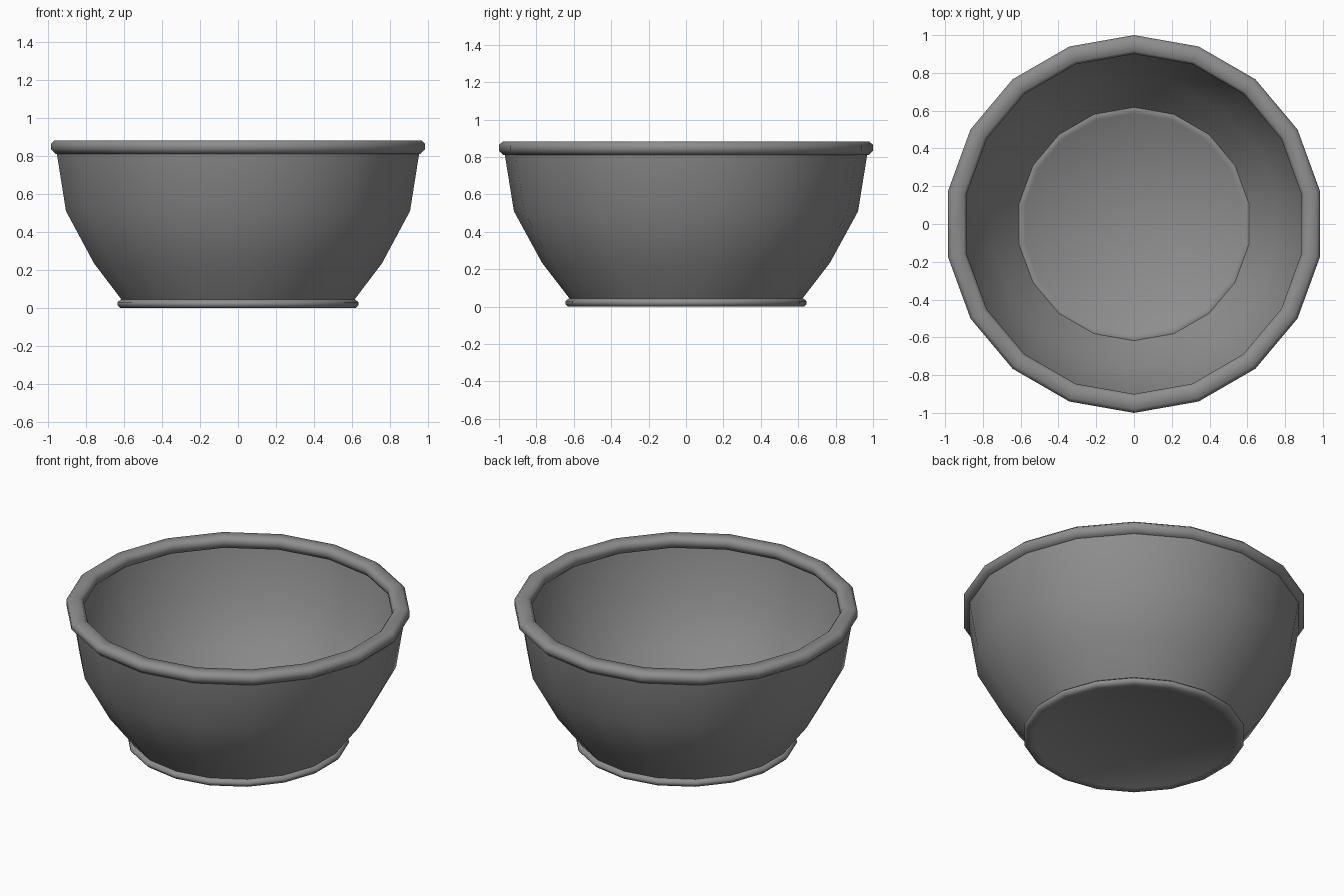
import bpy, bmesh, math

if "Cube" in bpy.data.objects:
    bpy.data.objects.remove(bpy.data.objects["Cube"])

SIDES = 18

clay = bpy.data.materials.new("mid_grey")
clay.diffuse_color = (0.27, 0.27, 0.27, 1)
clay.use_nodes = True
clay.node_tree.nodes["Principled BSDF"].inputs["Base Color"].default_value = clay.diffuse_color


def lathe(name, profile, angle):
    """Spin a closed (radius, z) profile; radius 0 points become poles."""
    bm = bmesh.new()
    rings = []
    for r, z in profile:
        if r == 0:
            rings.append([bm.verts.new((0, 0, z))] * SIDES)
        else:
            rings.append([bm.verts.new((r * math.cos(a), r * math.sin(a), z))
                          for a in (math.pi / 2 + 2 * math.pi * i / SIDES
                                    for i in range(SIDES))])
    for k in range(len(rings)):
        lo, hi = rings[k], rings[(k + 1) % len(rings)]
        for i in range(SIDES):
            j = (i + 1) % SIDES
            corners = list(dict.fromkeys([lo[i], lo[j], hi[j], hi[i]]))
            if len(corners) > 2:
                bm.faces.new(corners)
    bmesh.ops.recalc_face_normals(bm, faces=bm.faces)
    mesh = bpy.data.meshes.new(name)
    bm.to_mesh(mesh)
    bm.free()
    mesh.materials.append(clay)
    ob = bpy.data.objects.new(name, mesh)
    bpy.context.collection.objects.link(ob)
    bpy.ops.object.select_all(action='DESELECT')
    ob.select_set(True)
    bpy.context.view_layer.objects.active = ob
    bpy.ops.object.shade_smooth_by_angle(angle=math.radians(angle))
    return ob


# Thin bowl wall
outer = [(0.62, 0.04), (0.77, 0.235), (0.92, 0.51), (0.97, 0.82)]
inner = [(r - 0.006, z) for r, z in reversed(outer)]
lathe("bowl_wall", outer + inner, 35)

# Rounded rim
lathe("rim", [(0.90, 0.86), (0.915, 0.883), (0.98, 0.883), (1.0, 0.865),
              (1.0, 0.835), (0.975, 0.81), (0.92, 0.81), (0.90, 0.835)], 62)

# Base disc with a rounded foot edge
lathe("foot", [(0, 0.003), (0.585, 0.003), (0.59, 0), (0.63, 0),
               (0.645, 0.014), (0.645, 0.03), (0.625, 0.045),
               (0.59, 0.045), (0.585, 0.04), (0, 0.04)], 62)
